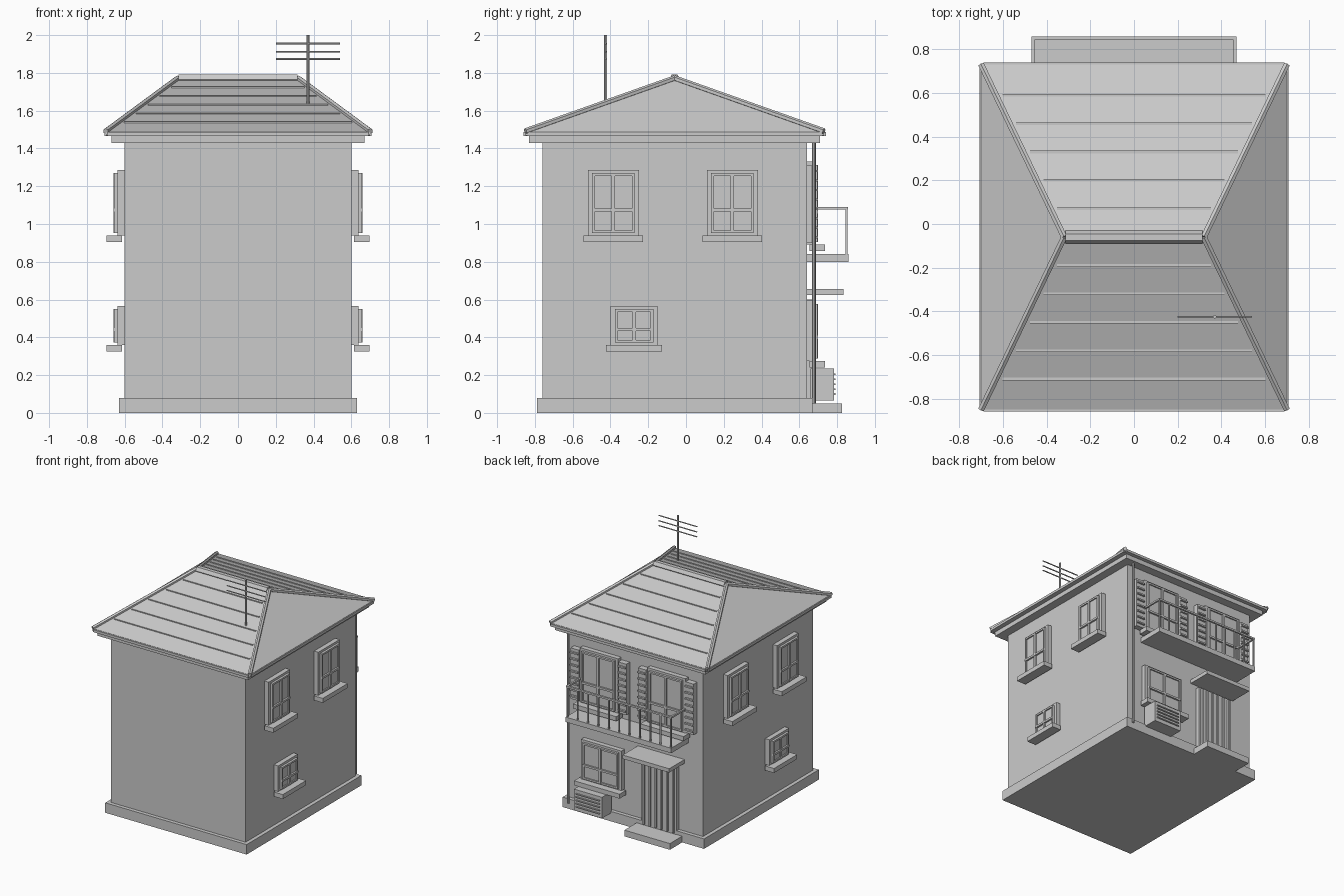
import bpy, bmesh, math
from mathutils import Vector

if "Cube" in bpy.data.objects:
    bpy.data.objects.remove(bpy.data.objects["Cube"])

grey = bpy.data.materials.new("plain grey")
grey.diffuse_color = (0.6, 0.6, 0.6, 1)
grey.use_nodes = True
grey.node_tree.nodes["Principled BSDF"].inputs["Base Color"].default_value = grey.diffuse_color


def finish(name, bm):
    bmesh.ops.recalc_face_normals(bm, faces=bm.faces)
    me = bpy.data.meshes.new(name)
    bm.to_mesh(me)
    bm.free()
    me.materials.append(grey)
    ob = bpy.data.objects.new(name, me)
    bpy.context.collection.objects.link(ob)
    return ob


def box(name, x, y, z):
    """Box from three (low, high) ranges."""
    bm = bmesh.new()
    bmesh.ops.create_cube(bm, size=1)
    for v in bm.verts:
        v.co = [(r[0] + r[1]) / 2 + c * (r[1] - r[0]) for r, c in zip((x, y, z), v.co)]
    return finish(name, bm)


def rod(name, a, b, r, sides=8, turn=0):
    """Straight round bar between two points."""
    a, b = Vector(a), Vector(b)
    bm = bmesh.new()
    bmesh.ops.create_cone(bm, cap_ends=True, segments=sides, radius1=r, radius2=r,
                          depth=(b - a).length)
    rot = (b - a).to_track_quat('Z', 'Y').to_matrix()
    for v in bm.verts:
        c, s = math.cos(turn), math.sin(turn)
        p = Vector((v.co.x * c - v.co.y * s, v.co.x * s + v.co.y * c, v.co.z))
        v.co = rot @ p + (a + b) / 2
    return finish(name, bm)


BACK = 0.64   # rear wall plane
SIDE = 0.60   # side wall plane


def wall_box(name, wall, a, o, z):
    """Box on a wall: a = along the wall, o = outward from it."""
    if wall == 0:
        return box(name, a, (BACK + o[0], BACK + o[1]), z)
    return box(name, sorted((wall * (SIDE + o[0]), wall * (SIDE + o[1]))), a, z)


def window(name, wall, c, w, z0, z1):
    h = w / 2
    wall_box(name + "_frame", wall, (c - h, c + h), (-0.01, 0.038), (z0, z1))
    i, lo, hi, t = h - 0.023, z0 + 0.012, z1 - 0.018, 0.014
    wall_box(name + "_glass", wall, (c - i, c + i), (0.03, 0.046), (lo, hi))
    for s in (-1, 1):   # sash stiles
        e = c + s * (i - t / 2)
        wall_box(name + "_stile", wall, (e - t / 2, e + t / 2), (0.03, 0.056), (lo, hi))
    for zz in (lo, hi - t):   # sash rails
        wall_box(name + "_rail", wall, (c - i, c + i), (0.03, 0.056), (zz, zz + t))
    wall_box(name + "_mullion", wall, (c - 0.009, c + 0.009), (0.03, 0.058), (lo, hi))
    zb = z0 + 0.39 * (z1 - z0)
    wall_box(name + "_crossbar", wall, (c - i, c + i), (0.03, 0.06), (zb - 0.008, zb + 0.008))
    wall_box(name + "_sill", wall, (c - h - 0.023, c + h + 0.023), (0.015, 0.095), (z0 - 0.036, z0))


# Body
box("plinth", (-0.63, 0.63), (-0.79, 0.67), (0, 0.08))
box("walls", (-0.6, 0.6), (-0.76, 0.64), (0.08, 1.44))
box("soffit", (-0.67, 0.67), (-0.83, 0.71), (1.43, 1.466))

# Hip roof
X, Y0, Y1, YR, XR = 0.70, -0.85, 0.73, -0.06, 0.32
ZB, ZE, ZR = 1.468, 1.488, 1.768
bm = bmesh.new()
corners = [(-X, Y0), (X, Y0), (X, Y1), (-X, Y1)]
low = [bm.verts.new((x, y, ZB)) for x, y in corners]
top = [bm.verts.new((x, y, ZE)) for x, y in corners]
l, r = bm.verts.new((-XR, YR, ZR)), bm.verts.new((XR, YR, ZR))
bm.faces.new(low)
for i in range(4):
    j = (i + 1) % 4
    bm.faces.new((low[i], low[j], top[j], top[i]))
bm.faces.new((top[0], top[1], r, l))
bm.faces.new((top[1], top[2], r))
bm.faces.new((top[2], top[3], l, r))
bm.faces.new((top[3], top[0], l))
finish("roof", bm)

# Ridge and hip caps
rod("ridge_cap", (-0.315, YR, 1.765), (0.315, YR, 1.765), 0.03, 6, math.pi / 6)
for x, y in corners:
    rod("hip_cap", (x, y, ZE + 0.003), (math.copysign(XR, x), YR, ZR + 0.003), 0.016, 6)

# Eaves boards
for s in (-1, 1):
    box("side_fascia", sorted((s * 0.685, s * 0.707)), (-0.84, 0.72), (1.466, 1.486))
for y in (Y0, Y1):
    box("long_fascia", (-0.69, 0.69), (y - 0.01, y + 0.011), (1.466, 1.486))

# Tile courses on the two long slopes
for ye in (Y0, Y1):
    d = math.copysign(1, ye - YR)
    for k in range(5):
        y = YR + d * (0.13 + 0.13 * k)
        t = (ye - y) / (ye - YR)
        z = ZE + t * (ZR - ZE)
        hx = X - t * (X - XR) - 0.03
        box("tile_course", (-hx, hx), (y - 0.006, y + 0.006), (z - 0.008, z + 0.005))

# Antenna
rod("antenna_pole", (0.37, -0.425, 1.63), (0.37, -0.425, 2.0), 0.008)
for z in (1.955, 1.912, 1.873):
    rod("antenna_bar", (0.2, -0.425, z), (0.54, -0.425, z), 0.005, 6)

# Windows on both side walls
for s in (-1, 1):
    window("upper_front_window", s, -0.385, 0.27, 0.94, 1.287)
    window("upper_back_window", s, 0.245, 0.27, 0.94, 1.287)
    window("lower_side_window", s, -0.275, 0.25, 0.36, 0.567)

# Rear windows with louvred shutters
for c in (-0.30, 0.30):
    window("balcony_window", 0, c, 0.34, 0.892, 1.33)
    for s in (-1, 1):
        a = c + s * 0.212
        wall_box("shutter", 0, (a - 0.036, a + 0.036), (0.0, 0.045), (0.90, 1.31))
        for k in range(8):
            z = 0.93 + k * 0.05
            wall_box("shutter_slat", 0, (a - 0.034, a + 0.034), (0.03, 0.06), (z - 0.006, z + 0.006))
window("lower_rear_window", 0, 0.28, 0.36, 0.276, 0.595)

# Balcony
box("balcony_slab", (-0.47, 0.47), (0.63, 0.86), (0.80, 0.84))
for k in range(11):
    x = -0.462 + 0.0924 * k
    box("baluster", (x - 0.005, x + 0.005), (0.845, 0.855), (0.82, 1.08))
box("front_handrail", (-0.47, 0.47), (0.842, 0.858), (1.077, 1.091))
for s in (-1, 1):
    box("end_handrail", (s * 0.463 - 0.007, s * 0.463 + 0.007), (0.63, 0.858), (1.077, 1.091))

# Door, canopy and step
box("canopy", (-0.435, -0.02), (0.63, 0.835), (0.625, 0.656))
box("door_step", (-0.435, -0.03), (0.63, 0.826), (0, 0.05))
box("door", (-0.385, -0.075), (0.63, 0.672), (0.05, 0.60))
for k in range(6):
    x = -0.36 + k * 0.052
    box("door_rib", (x - 0.007, x + 0.007), (0.66, 0.685), (0.06, 0.59))

# Cooling unit
box("cooling_unit", (0.2, 0.45), (0.66, 0.783), (0.066, 0.236))
for k in range(5):
    z = 0.1 + k * 0.026
    box("cooling_unit_slat", (0.22, 0.43), (0.775, 0.792), (z - 0.004, z + 0.004))

# Drainpipe
rod("drainpipe", (0.575, 0.677, 0.05), (0.575, 0.677, 1.435), 0.01)
